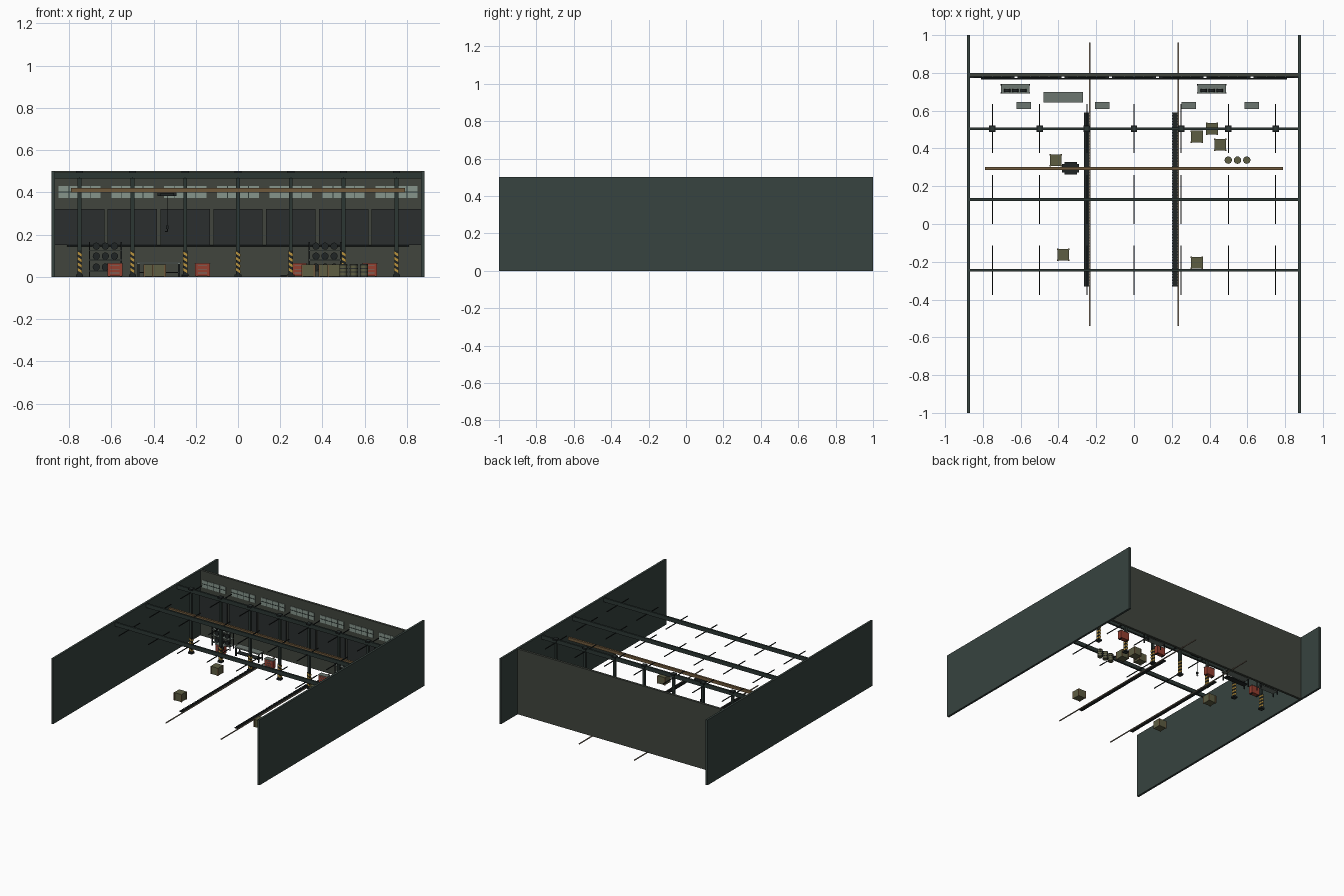
import bpy, bmesh
from mathutils import Matrix, Vector

if "Cube" in bpy.data.objects:
    bpy.data.objects.remove(bpy.data.objects["Cube"], do_unlink=True)


def material(name, r, g, b):
    m = bpy.data.materials.new(name)
    m.use_nodes = True
    m.diffuse_color = (r, g, b, 1)
    m.node_tree.nodes["Principled BSDF"].inputs["Base Color"].default_value = (r, g, b, 1)
    return m


GREEN = material("green_wall", .038, .056, .05)
OLIVE = material("olive_wall", .052, .06, .048)
BEAM = material("beam_green", .025, .038, .034)
DARK = material("dark_panel", .024, .028, .028)
STEEL = material("dark_steel", .014, .018, .018)
GLASS = material("dusty_glass", .24, .3, .26)
TAN = material("crane_tan", .16, .1, .045)
RAIL = material("rail_metal", .24, .19, .14)
RED = material("cabinet_red", .3, .05, .03)
GREY = material("worktop_grey", .15, .18, .16)
CRATE = material("crate_olive", .11, .11, .055)
YELLOW = material("hazard_yellow", .5, .3, .05)


class Part:
    """Collects boxes and cylinders into one named object."""

    def __init__(self, name, mat):
        self.name, self.mat, self.bm = name, mat, bmesh.new()

    def box(self, center, size, shear=0):
        m = Matrix.Translation(center) @ Matrix.Diagonal((*size, 1))
        verts = bmesh.ops.create_cube(self.bm, size=1, matrix=m)["verts"]
        for v in verts:
            v.co.z += shear * (v.co.x - center[0])
        return self

    def span(self, x, y, z):
        lo, hi = Vector((x[0], y[0], z[0])), Vector((x[1], y[1], z[1]))
        return self.box((lo + hi) / 2, hi - lo)

    def rod(self, center, radius, length, axis="Z", sides=16):
        turn = {"X": Matrix.Rotation(1.5708, 4, "Y"),
                "Y": Matrix.Rotation(1.5708, 4, "X"), "Z": Matrix()}[axis]
        bmesh.ops.create_cone(self.bm, cap_ends=True, segments=sides, radius1=radius,
                              radius2=radius, depth=length,
                              matrix=Matrix.Translation(center) @ turn)
        return self

    def done(self, smooth=False):
        mesh = bpy.data.meshes.new(self.name)
        self.bm.to_mesh(mesh)
        self.bm.free()
        mesh.materials.append(self.mat)
        ob = bpy.data.objects.new(self.name, mesh)
        bpy.context.collection.objects.link(ob)
        if smooth:
            bpy.ops.object.select_all(action="DESELECT")
            ob.select_set(True)
            bpy.context.view_layer.objects.active = ob
            bpy.ops.object.shade_smooth_by_angle()
        return ob


BAYS = [i * .25 for i in range(-3, 4)]
BEAM_Y = (.505, .13, -.245)

# Walls
for side, name in ((1, "left_wall"), (-1, "right_wall")):
    Part(name, GREEN).box((side * .875, 0, .25), (.016, 2, .5)).done()
Part("back_wall", OLIVE).span((-.867, .867), (.782, .8), (0, .5)).done()

# Wall panels, windows and service pipe on the back wall
panels = Part("wall_panels", DARK)
panes = Part("window_panes", GLASS)
frames = Part("window_frames", BEAM)
for x in BAYS:
    panels.box((x, .778, .235), (.234, .009, .17))
    panes.box((x, .7805, .402), (.2, .004, .056))
    frames.box((x, .779, .402), (.2, .005, .004))
    for k in (-1, 0, 1):
        frames.box((x + k * .05, .779, .402), (.003, .005, .056))
for p in (panels, panes, frames):
    p.done()
Part("service_pipe", STEEL).rod((0, .768, .147), .004, 1.62, "X").done(True)

# Roof beams with cross braces
for i, y in enumerate(BEAM_Y):
    Part(f"roof_beam_{i + 1}", BEAM).box((0, y, .48), (1.734, .014, .03)).done()
braces = Part("roof_braces", STEEL)
for y in BEAM_Y:
    for x in BAYS:
        braces.box((x, y, .468), (.005, .26, .006))
braces.done()

# Columns with base plates and hazard stripes
columns = Part("columns", BEAM)
bases = Part("column_bases", STEEL)
sleeves = Part("column_sleeves", STEEL)
stripes = Part("hazard_stripes", YELLOW)
for x in BAYS:
    columns.box((x, .505, .25), (.018, .018, .5))
    bases.box((x, .505, .006), (.034, .034, .012))
    bases.box((x, .505, .494), (.034, .034, .012))
    sleeves.box((x, .505, .068), (.02, .02, .112))
    for k in range(4):
        stripes.box((x, .505, .03 + k * .026), (.0215, .0215, .013), shear=-.6)
for p in (columns, bases, sleeves, stripes):
    p.done()

# Overhead crane, trolley and hook
Part("crane_beam", TAN).box((0, .295, .41), (1.58, .016, .022)).done()
trolley = Part("crane_trolley", STEEL)
trolley.box((-.335, .295, .39), (.09, .045, .016))
trolley.box((-.335, .295, .39), (.065, .064, .014)).done()
hook = Part("hoist_cable_and_hook", STEEL)
hook.rod((-.335, .295, .31), .002, .15, sides=8)
hook.box((-.335, .295, .235), (.014, .01, .016))
hook.box((-.333, .295, .221), (.004, .006, .014))
hook.box((-.338, .295, .215), (.014, .006, .004)).done()

# Floor rails and slatted drain strips
rails = Part("floor_rails", RAIL)
strips = Part("floor_strips", STEEL)
for rail_x, strip_x in ((-.234, -.25), (.234, .217)):
    rails.box((rail_x, .21, .003), (.007, 1.5, .006))
    strips.box((strip_x, .13, .002), (.028, .92, .004))
    for k in range(62):
        strips.box((strip_x, -.327 + k * .015, .004), (.03, .007, .008))
rails.done()
strips.done()

# Storage racks with rows of wheels
for x, name in ((-.628, "right"), (.412, "left")):
    rack = Part(name + "_rack", GREY)
    posts = Part(name + "_rack_posts", STEEL)
    wheels = Part(name + "_rack_wheels", STEEL)
    for z in (.027, .079, .126):
        rack.box((x, .715, z), (.152, .05, .004))
        for k in (-1, 0, 1):
            wheels.rod((x + k * .043, .707, z + .019), .017, .014, "Y")
    for sx in (-1, 1):
        for sy in (-1, 1):
            posts.box((x + sx * .075, .715 + sy * .022, .082), (.006, .006, .164))
    rack.done()
    posts.done()
    wheels.done(True)

# Workbench
Part("workbench_top", GREY).box((-.375, .67, .066), (.21, .056, .009)).done()
legs = Part("workbench_legs", STEEL)
for sx in (-1, 1):
    for sy in (-1, 1):
        legs.box((-.375 + sx * .096, .67 + sy * .022, .031), (.008, .008, .062))
legs.box((-.375, .67, .02), (.19, .044, .004)).done()

# Tool cabinets
for i, x in enumerate((-.583, -.168, .29, .624)):
    Part(f"cabinet_{i + 1}", RED).box((x, .628, .033), (.07, .034, .058)).done()
    Part(f"cabinet_top_{i + 1}", GREY).box((x, .628, .064), (.076, .038, .004)).done()
    handles = Part(f"cabinet_handles_{i + 1}", GREY)
    for k in range(3):
        handles.box((x, .61, .018 + k * .017), (.044, .003, .003))
    handles.done()
    feet = Part(f"cabinet_feet_{i + 1}", STEEL)
    for k in (-1, 1):
        feet.box((x + k * .028, .628, .003), (.008, .03, .006))
    feet.done()

# Crates with corner battens
crates = ((-.415, .337), (-.375, -.163), (.333, .463), (.413, .505), (.457, .42), (.333, -.205))
for i, (x, y) in enumerate(crates):
    Part(f"crate_{i + 1}", CRATE).box((x, y, .03), (.062, .062, .058)).done()
    battens = Part(f"crate_battens_{i + 1}", TAN)
    for sx in (-1, 1):
        for sy in (-1, 1):
            battens.box((x + sx * .029, y + sy * .029, .029), (.008, .008, .058))
    battens.done()

# Barrels with rolled hoops
for i, x in enumerate((.499, .548, .597)):
    Part(f"barrel_{i + 1}", CRATE).rod((x, .338, .03), .018, .06).done(True)
    hoops = Part(f"barrel_hoops_{i + 1}", DARK)
    for z in (.004, .022, .04, .056):
        hoops.rod((x, .338, z), .0195, .004)
    hoops.done(True)
